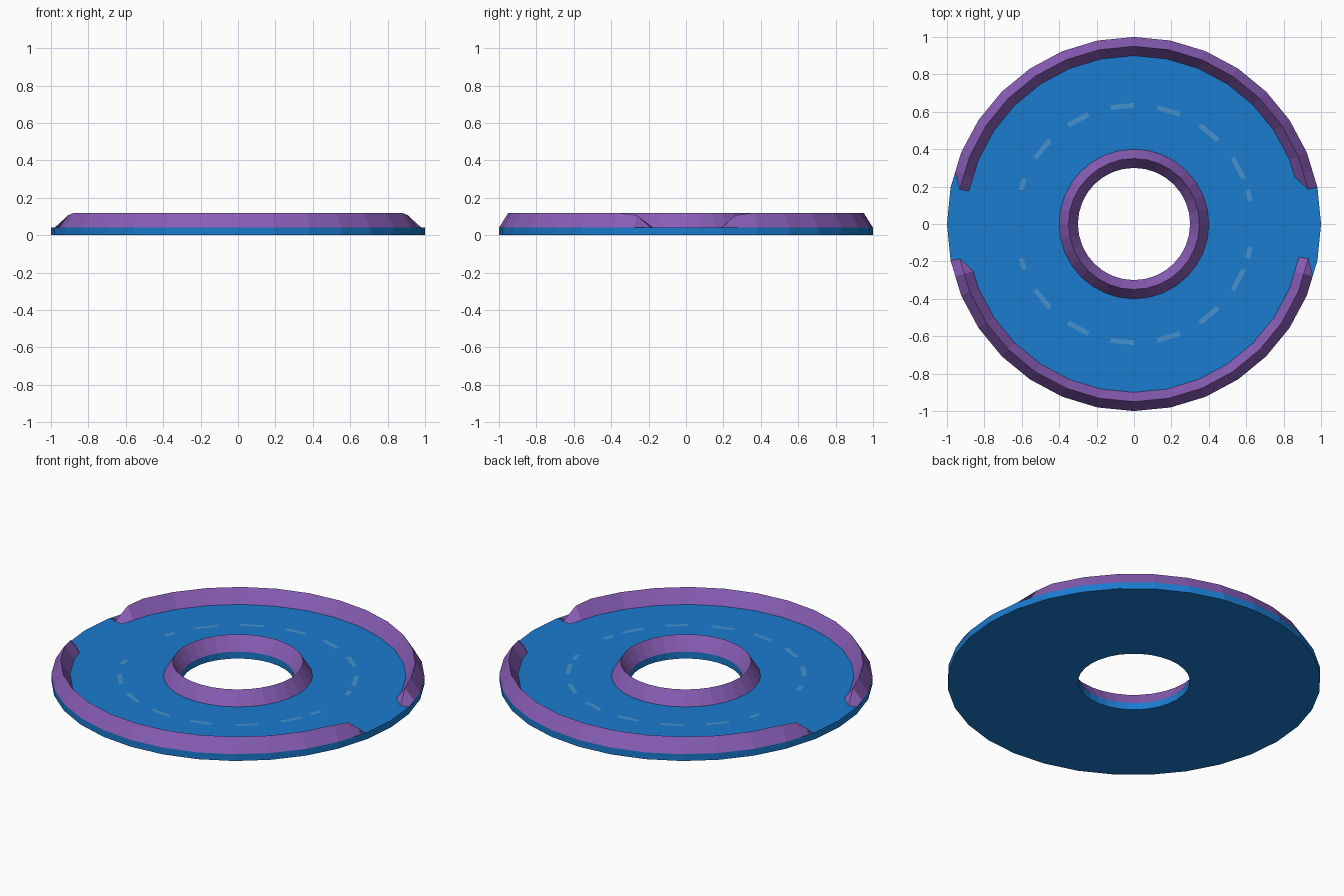
import bpy, math

if "Cube" in bpy.data.objects:
    bpy.data.objects.remove(bpy.data.objects["Cube"])

SIDES = 32
STEP = 2 * math.pi / SIDES


def material(name, color):
    m = bpy.data.materials.new(name)
    m.diffuse_color = (*color, 1)
    m.use_nodes = True
    m.node_tree.nodes["Principled BSDF"].inputs["Base Color"].default_value = m.diffuse_color
    return m


BLUE = material("blue", (0.01, 0.2, 0.62))
PURPLE = material("purple", (0.25, 0.11, 0.47))
PALE = material("pale_blue", (0.06, 0.29, 0.62))


def ring_point(r, s, z):
    # s counts sides; fractions lie on the flat chord between corners
    k = math.floor(s + 1e-6)
    t = s - k
    a, b = k * STEP, (k + 1) * STEP
    return (r * (math.cos(a) * (1 - t) + math.cos(b) * t),
            r * (math.sin(a) * (1 - t) + math.sin(b) * t), z)


def add_mesh(name, verts, faces, mat):
    me = bpy.data.meshes.new(name)
    me.from_pydata(verts, [], faces)
    me.materials.append(mat)
    ob = bpy.data.objects.new(name, me)
    bpy.context.collection.objects.link(ob)
    return ob


def sweep(name, sections, mat, closed_ring=False, closed_profile=True):
    # sections: list of (side position, [(r, z), ...])
    n, m = len(sections), len(sections[0][1])
    verts = [ring_point(r, s, z) for s, prof in sections for r, z in prof]
    faces = []
    for i in range(n if closed_ring else n - 1):
        j = (i + 1) % n
        for k in range(m if closed_profile else m - 1):
            l = (k + 1) % m
            faces.append((i * m + k, j * m + k, j * m + l, i * m + l))
    return add_mesh(name, verts, faces, mat)


# Flat floor ring
floor = [(0.3, 0), (1, 0), (1, 0.04), (0.3, 0.04)]
sweep("floor", [(i, floor) for i in range(SIDES)], BLUE, True)

# Ridged kerb round the centre hole
inner = [(0.4, 0.04), (0.35, 0.12), (0.3, 0.04)]
sweep("inner_kerb", [(i, inner) for i in range(SIDES)], PURPLE, True, False)


# Two outer kerbs with ramped ends, leaving side openings
def outer(z):
    return [(1, 0.04), (0.95, z), (0.9, 0.04)]


for name, start in (("back_kerb", 1), ("front_kerb", 17)):
    sections = [(start, outer(0.04)), (start + 0.45, outer(0.107))]
    sections += [(start + i, outer(0.12)) for i in range(1, 14)]
    sections += [(start + 13.55, outer(0.107)), (start + 14, outer(0.04))]
    sweep(name, sections, PURPLE, False, False)

# Dashed lane line, mirrored front to back
dashes = [(1, 1.5)] + [(i, i + 1) for i in range(2, 14, 2)] + [(14, 14.5)]
verts, faces = [], []
for side in (1, -1):
    for a, b in dashes:
        n = len(verts)
        for r, s in ((0.622, a), (0.648, a), (0.648, b), (0.622, b)):
            x, y, z = ring_point(r, s, 0.042)
            verts.append((x, side * y, z))
        quad = (n, n + 1, n + 2, n + 3)
        faces.append(quad if side == 1 else quad[::-1])
add_mesh("lane_dashes", verts, faces, PALE)
